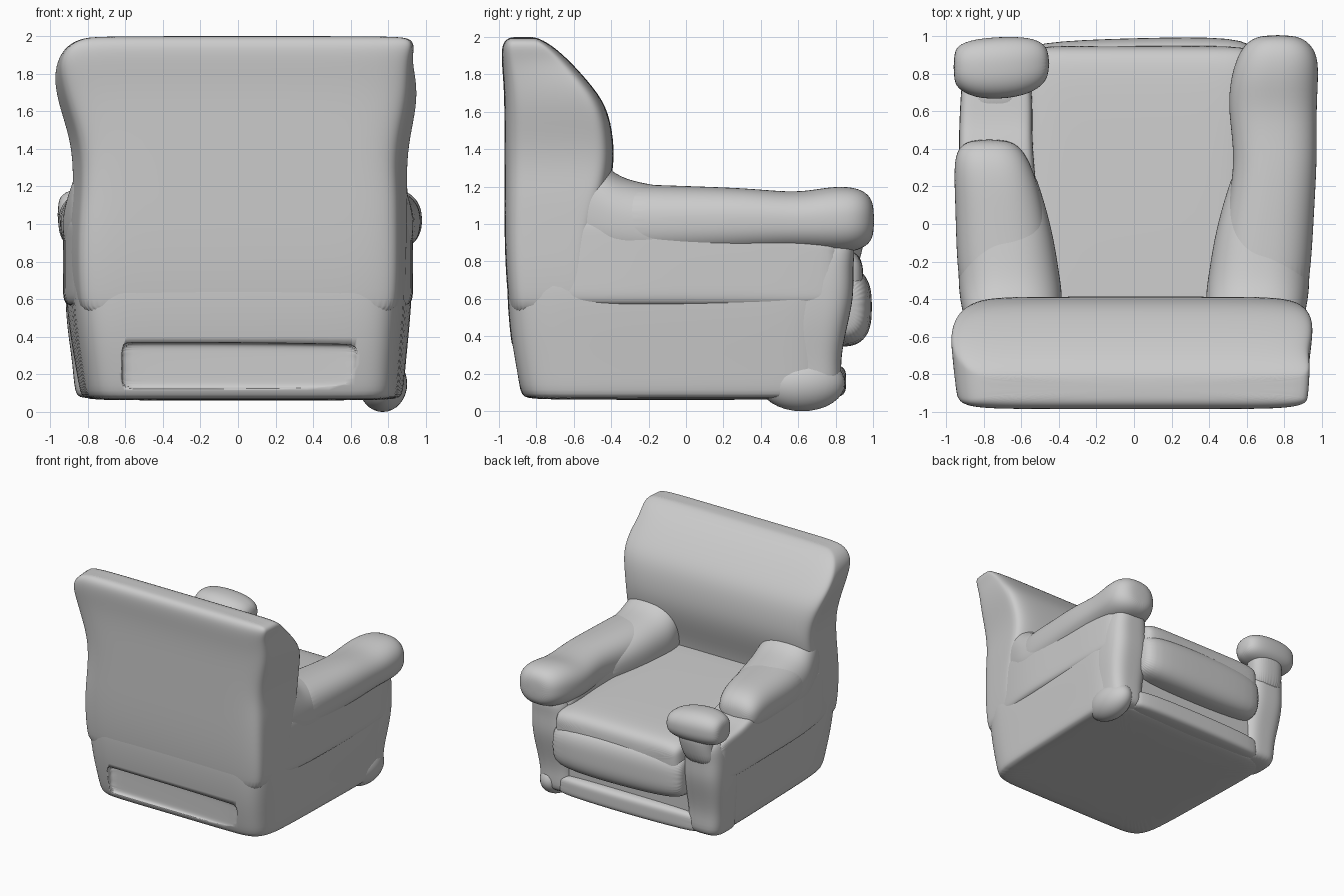
import bpy, bmesh, math

def loft(name, axis, sections, power=6, count=40):
    """Soft solid through rounded-rectangle sections (t, a0, a1, b0, b1)."""
    bm = bmesh.new()
    rings = []
    for t, a0, a1, b0, b1 in sections:
        ring = []
        for i in range(count):
            ang = 2 * math.pi * (i + 0.5) / count
            c, s = math.cos(ang), math.sin(ang)
            a = (a0 + a1) / 2 + (a1 - a0) / 2 * math.copysign(abs(c) ** (2 / power), c)
            b = (b0 + b1) / 2 + (b1 - b0) / 2 * math.copysign(abs(s) ** (2 / power), s)
            x, y, z = {"x": (t, a, b), "y": (a, t, b), "z": (a, b, t)}[axis]
            # the chair narrows toward its rear panel, less so at the top roll
            rear = max(0.0, min(1.0, (-0.35 - y) / 0.6))
            x *= 1 - rear * (0.04 if z > 1.8 else 0.085)
            ring.append(bm.verts.new((x, y, z)))
        rings.append(ring)
    for r, q in zip(rings, rings[1:]):
        for i in range(count):
            j = (i + 1) % count
            bm.faces.new((r[i], r[j], q[j], q[i]))
    bm.faces.new(rings[0])
    bm.faces.new(rings[-1])
    return finish(name, bm, 2)

def blob(name, center, radii):
    bm = bmesh.new()
    bmesh.ops.create_uvsphere(bm, u_segments=32, v_segments=16, radius=1)
    for v in bm.verts:
        v.co = [c + r * k for c, r, k in zip(center, radii, v.co)]
    return finish(name, bm, 0)

def finish(name, bm, levels):
    bmesh.ops.recalc_face_normals(bm, faces=bm.faces)
    me = bpy.data.meshes.new(name)
    bm.to_mesh(me)
    bm.free()
    for p in me.polygons:
        p.use_smooth = True
    ob = bpy.data.objects.new(name, me)
    bpy.context.collection.objects.link(ob)
    if levels:
        m = ob.modifiers.new("soften", "SUBSURF")
        m.levels = m.render_levels = levels
    return ob

# lower body of the chair
body = loft("body", "z", [
    (0.06, -0.79, 0.83, -0.83, 0.72), (0.075, -0.84, 0.88, -0.88, 0.77),
    (0.2, -0.86, 0.89, -0.905, 0.79), (0.4, -0.895, 0.91, -0.94, 0.79),
    (0.6, -0.92, 0.928, -0.955, 0.82), (0.74, -0.92, 0.928, -0.955, 0.82),
    (0.82, -0.88, 0.88, -0.92, 0.8), (0.84, -0.8, 0.8, -0.85, 0.74)], 11)

# recess low on the rear panel
cutter = loft("rear_recess_cutter", "x", [
    (-0.67, -1.1, -0.86, 0.12, 0.37), (-0.65, -1.1, -0.855, 0.12, 0.37),
    (0.1, -1.1, -0.865, 0.12, 0.37), (0.64, -1.1, -0.885, 0.12, 0.36),
    (0.7, -1.1, -0.9, 0.13, 0.36)], 8)
cutter.hide_render = True
cutter.hide_viewport = True
cut = body.modifiers.new("recess", "BOOLEAN")
cut.operation = "DIFFERENCE"
cut.object = cutter

# backrest with swept front and rolled top, blending down into the body
loft("backrest", "z", [
    (0.45, -0.88, 0.89, -0.93, -0.5), (0.6, -0.912, 0.922, -0.952, -0.5),
    (0.8, -0.925, 0.93, -0.966, -0.5), (1.0, -0.92, 0.93, -0.97, -0.47),
    (1.15, -0.905, 0.93, -0.97, -0.42), (1.3, -0.9, 0.92, -0.97, -0.385),
    (1.45, -0.915, 0.935, -0.97, -0.385), (1.63, -0.98, 0.98, -0.97, -0.42),
    (1.76, -1.02, 0.99, -0.975, -0.52), (1.87, -0.99, 0.95, -0.985, -0.62),
    (1.95, -0.94, 0.97, -0.985, -0.71), (1.99, -0.86, 0.95, -0.96, -0.78),
    (2.0, -0.74, 0.84, -0.92, -0.82)], 8)

# side walls, posts and wing fillets, on both sides
for side, label in ((-1, "left"), (1, "right")):
    def span(a, b):
        return (a, b) if side > 0 else (-b, -a)
    loft(label + "_side_wall", "y", [
        (-0.85, *span(0.5, 0.88), 0.58, 1.0), (-0.75, *span(0.48, 0.92), 0.56, 1.05),
        (-0.35, *span(0.5, 0.93), 0.56, 1.05), (0.0, *span(0.5, 0.932), 0.56, 1.03),
        (0.4, *span(0.54, 0.932), 0.56, 1.02),
        (0.52, *span(0.54, 0.93), 0.56, 0.96), (0.74, *span(0.54, 0.92), 0.56, 0.94),
        (0.84, *span(0.58, 0.9), 0.58, 0.9)], 8)
    loft(label + "_front_post", "z", [
        (0.07, *span(0.6, 0.84), 0.5, 0.76), (0.1, *span(0.55, 0.87), 0.48, 0.84),
        (0.26, *span(0.56, 0.88), 0.5, 0.82), (0.45, *span(0.54, 0.91), 0.5, 0.86),
        (0.62, *span(0.55, 0.92), 0.5, 0.9), (0.78, *span(0.56, 0.915), 0.52, 0.89),
        (0.9, *span(0.58, 0.9), 0.56, 0.91), (0.96, *span(0.64, 0.84), 0.62, 0.84)], 3.2)
    loft(label + "_wing", "y", [
        (-0.7, *span(0.45, 0.9), 0.75, 1.5), (-0.5, *span(0.4, 0.925), 0.75, 1.38),
        (-0.38, *span(0.38, 0.935), 0.75, 1.26), (-0.25, *span(0.4, 0.935), 0.75, 1.22),
        (-0.05, *span(0.43, 0.935), 0.75, 1.19), (0.2, *span(0.5, 0.93), 0.78, 1.14),
        (0.35, *span(0.56, 0.9), 0.82, 1.08)], 2.4)

# right arm roll, ending in a round knob
loft("right_arm", "y", [
    (-0.5, 0.48, 0.93, 0.8, 1.22), (-0.2, 0.44, 0.945, 0.8, 1.21),
    (0.1, 0.5, 0.96, 0.82, 1.2), (0.35, 0.54, 0.975, 0.84, 1.19),
    (0.6, 0.5, 0.97, 0.85, 1.165), (0.76, 0.51, 0.98, 0.84, 1.2),
    (0.9, 0.55, 0.98, 0.85, 1.2), (0.98, 0.61, 0.92, 0.89, 1.16),
    (1.005, 0.69, 0.84, 0.95, 1.09)], 2.4)

# left arm roll, broken off short of its hooked knob
loft("left_arm", "y", [
    (-0.5, -0.93, -0.42, 0.8, 1.22), (-0.2, -0.945, -0.43, 0.8, 1.2),
    (0.1, -0.95, -0.48, 0.82, 1.19), (0.3, -0.96, -0.54, 0.84, 1.18),
    (0.41, -0.94, -0.6, 0.87, 1.13), (0.45, -0.86, -0.68, 0.93, 1.05)], 2.4)
loft("left_arm_knob", "x", [
    (-0.96, 0.76, 0.91, 0.98, 1.12), (-0.93, 0.71, 0.96, 0.94, 1.17),
    (-0.82, 0.66, 0.99, 0.92, 1.2), (-0.62, 0.67, 1.0, 0.92, 1.19),
    (-0.5, 0.72, 0.98, 0.94, 1.15), (-0.45, 0.79, 0.92, 0.99, 1.1)], 2.4)
loft("left_knob_stem", "z", [
    (0.7, -0.9, -0.58, 0.68, 0.9), (0.88, -0.85, -0.56, 0.74, 0.95),
    (1.05, -0.86, -0.52, 0.76, 0.97)], 2.5)

# seat cushion and the bulging roll below its front edge
loft("seat", "y", [
    (-0.7, -0.55, 0.6, 0.6, 0.96), (-0.4, -0.56, 0.6, 0.5, 0.95),
    (0.2, -0.58, 0.62, 0.45, 0.92), (0.7, -0.58, 0.64, 0.4, 0.89),
    (0.87, -0.58, 0.64, 0.42, 0.87), (0.93, -0.55, 0.61, 0.46, 0.83),
    (0.95, -0.48, 0.54, 0.52, 0.76)], 8)
loft("seat_front_roll", "x", [
    (-0.6, 0.7, 0.9, 0.42, 0.7), (-0.55, 0.65, 0.97, 0.36, 0.76),
    (0.0, 0.65, 0.99, 0.34, 0.78), (0.58, 0.65, 1.0, 0.35, 0.76),
    (0.66, 0.7, 0.92, 0.42, 0.7)], 2.8)

# rail under the seat
loft("front_rail", "x", [
    (-0.68, 0.65, 0.8, 0.08, 0.22), (-0.62, 0.6, 0.84, 0.075, 0.25),
    (0.0, 0.6, 0.86, 0.07, 0.25), (0.62, 0.6, 0.85, 0.075, 0.25),
    (0.68, 0.65, 0.8, 0.08, 0.22)], 4)

# sagging foot at the right front corner
blob("front_foot", (0.77, 0.62, 0.15), (0.13, 0.23, 0.15))
